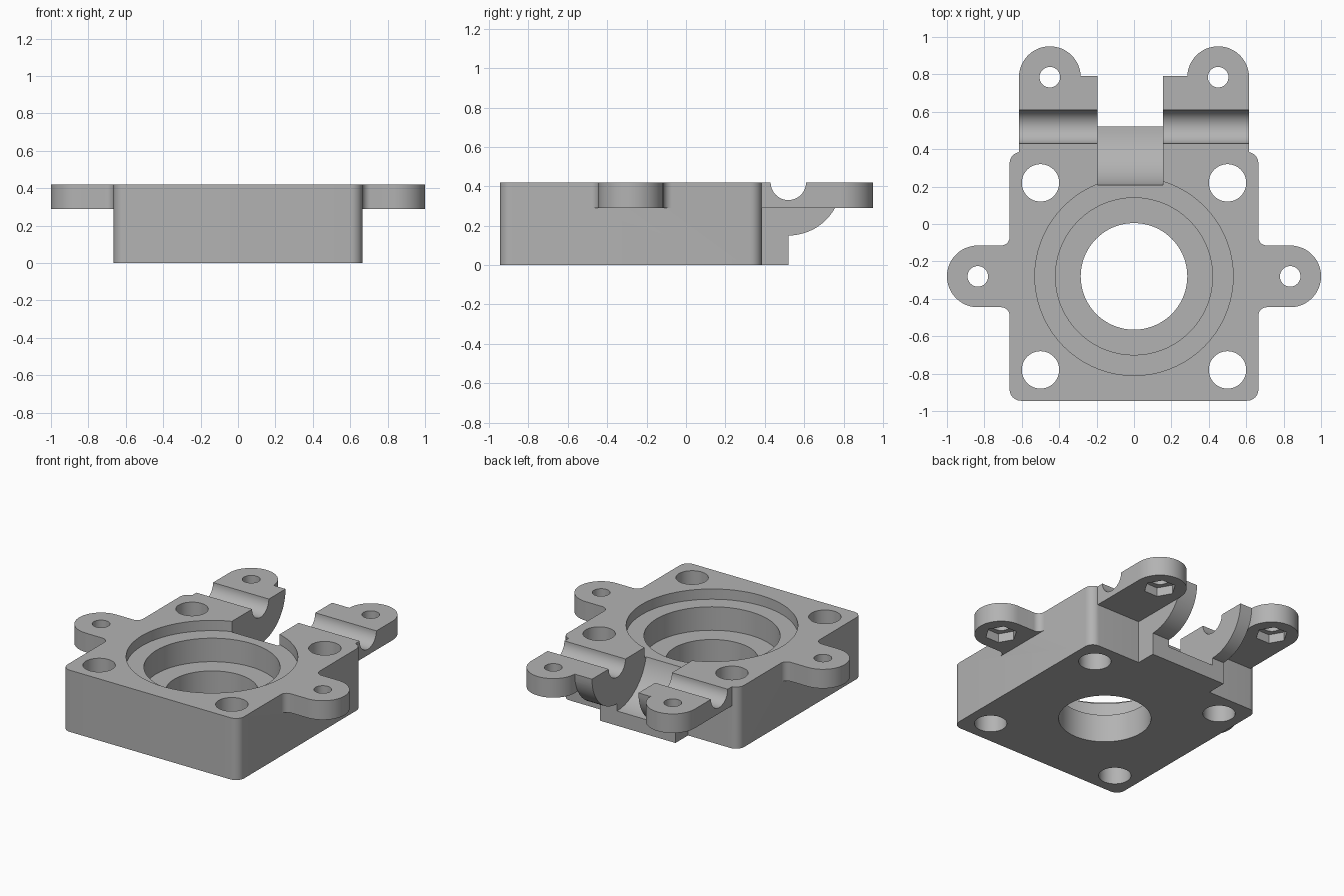
import bpy, bmesh
from math import radians, cos, sin
from mathutils import Vector

default = bpy.data.objects.get("Cube")
if default:
    bpy.data.objects.remove(default, do_unlink=True)

TOP = 0.42          # height of the top face
PLATE = 0.29        # underside of the mounting ears
BORE_Y = -0.28      # centre of the bearing seat
AXIS_Y = 0.52       # axis of the rod groove

grey = bpy.data.materials.new("plain grey")
grey.use_nodes = True
colour = (0.45, 0.45, 0.45, 1)
grey.diffuse_color = colour
grey.node_tree.nodes["Principled BSDF"].inputs["Base Color"].default_value = colour


def arc(cx, cy, r, start, end, n=8):
    return [(cx + r * cos(radians(start + (end - start) * i / n)),
             cy + r * sin(radians(start + (end - start) * i / n))) for i in range(n + 1)]


def prism(name, profile, lo, hi, along="z"):
    """Extrude a closed profile along z (profile in x, y) or x (profile in y, z)."""
    bm = bmesh.new()
    place = (lambda a, b: (a, b, lo)) if along == "z" else (lambda a, b: (lo, a, b))
    step = Vector((0, 0, hi - lo)) if along == "z" else Vector((hi - lo, 0, 0))
    face = bm.faces.new([bm.verts.new(place(*p)) for p in profile])
    new = bmesh.ops.extrude_face_region(bm, geom=[face], use_keep_orig=True)["geom"]
    bmesh.ops.translate(bm, vec=step, verts=[v for v in new if isinstance(v, bmesh.types.BMVert)])
    bmesh.ops.recalc_face_normals(bm, faces=bm.faces[:])
    mesh = bpy.data.meshes.new(name)
    bm.to_mesh(mesh)
    bm.free()
    mesh.materials.append(grey)
    obj = bpy.data.objects.new(name, mesh)
    bpy.context.collection.objects.link(obj)
    return obj


def disc(name, x, y, r, lo, hi, sides=48, along="z"):
    return prism(name, arc(x, y, r, 0, 360, sides)[:-1], lo, hi, along)


def combine(target, other, operation):
    mod = target.modifiers.new(operation.lower(), "BOOLEAN")
    mod.operation = operation
    mod.solver = "EXACT"
    mod.object = other
    bpy.context.view_layer.objects.active = target
    bpy.ops.object.modifier_apply(modifier=mod.name)
    bpy.data.objects.remove(other, do_unlink=True)


# Square housing with rounded upright corners
R = 0.06
X, FRONT, BACK = 0.665, -0.945, 0.385
outline = (arc(X - R, BACK - R, R, 0, 90) + arc(R - X, BACK - R, R, 90, 180)
           + arc(R - X, FRONT + R, R, 180, 270) + arc(X - R, FRONT + R, R, 270, 360))
housing = prism("bearing_housing", outline, 0, TOP)

# Hinge block with a quarter-round underside
block = [(0.3, 0), (AXIS_Y, 0)] + arc(AXIS_Y, TOP, 0.27, 270, 360, 16) + [(0.3, TOP)]
combine(housing, prism("hinge_block", block, -0.285, 0.285, "x"), "UNION")

# Side ears with filleted roots, and rear clamp ears
EAR, FIL = 0.165, 0.045
side_ear = ([(0.5, BORE_Y - EAR - FIL)]
            + arc(X + FIL, BORE_Y - EAR - FIL, FIL, 180, 90)
            + arc(0.835, BORE_Y, EAR, -90, 90, 24)
            + arc(X + FIL, BORE_Y + EAR + FIL, FIL, 270, 180)
            + [(0.5, BORE_Y + EAR + FIL)])
rear_ear = [(0.615, 0.3)] + arc(0.45, 0.785, EAR, 0, 180, 24) + [(0.285, 0.3)]
for s in (1, -1):
    for name, shape in (("side_ear", side_ear), ("rear_ear", rear_ear)):
        combine(housing, prism(name, [(s * x, y) for x, y in shape], PLATE, TOP), "UNION")

# Stepped bearing seat
cutters = [disc("through_bore", 0, BORE_Y, 0.285, -0.1, 0.6, 72),
           disc("bearing_seat", 0, BORE_Y, 0.42, 0.19, 0.6, 72),
           disc("flange_recess", 0, BORE_Y, 0.53, 0.35, 0.6, 72)]

# Hinge notch and rod groove
cutters += [disc("hinge_notch", AXIS_Y, TOP, 0.32, -0.195, 0.155, 72, "x"),
            disc("rod_groove", AXIS_Y, TOP, 0.09, -0.7, 0.7, 48, "x")]

# Corner bolt holes, ear screw holes and hexagonal nut pockets
for s in (1, -1):
    for y in (0.22, -0.78):
        cutters.append(disc("corner_hole", s * 0.5, y, 0.1, -0.1, 0.6))
    for x, y in ((0.835, BORE_Y), (0.45, 0.785)):
        cutters.append(disc("screw_hole", s * x, y, 0.055, 0.2, 0.6, 32))
        cutters.append(disc("nut_pocket", s * x, y, 0.1, 0.2, 0.35, 6))
for cutter in cutters:
    combine(housing, cutter, "DIFFERENCE")

# Smooth the round walls, keep the edges crisp
bpy.ops.object.select_all(action="DESELECT")
housing.select_set(True)
bpy.context.view_layer.objects.active = housing
bpy.ops.object.shade_smooth_by_angle(angle=radians(30))
